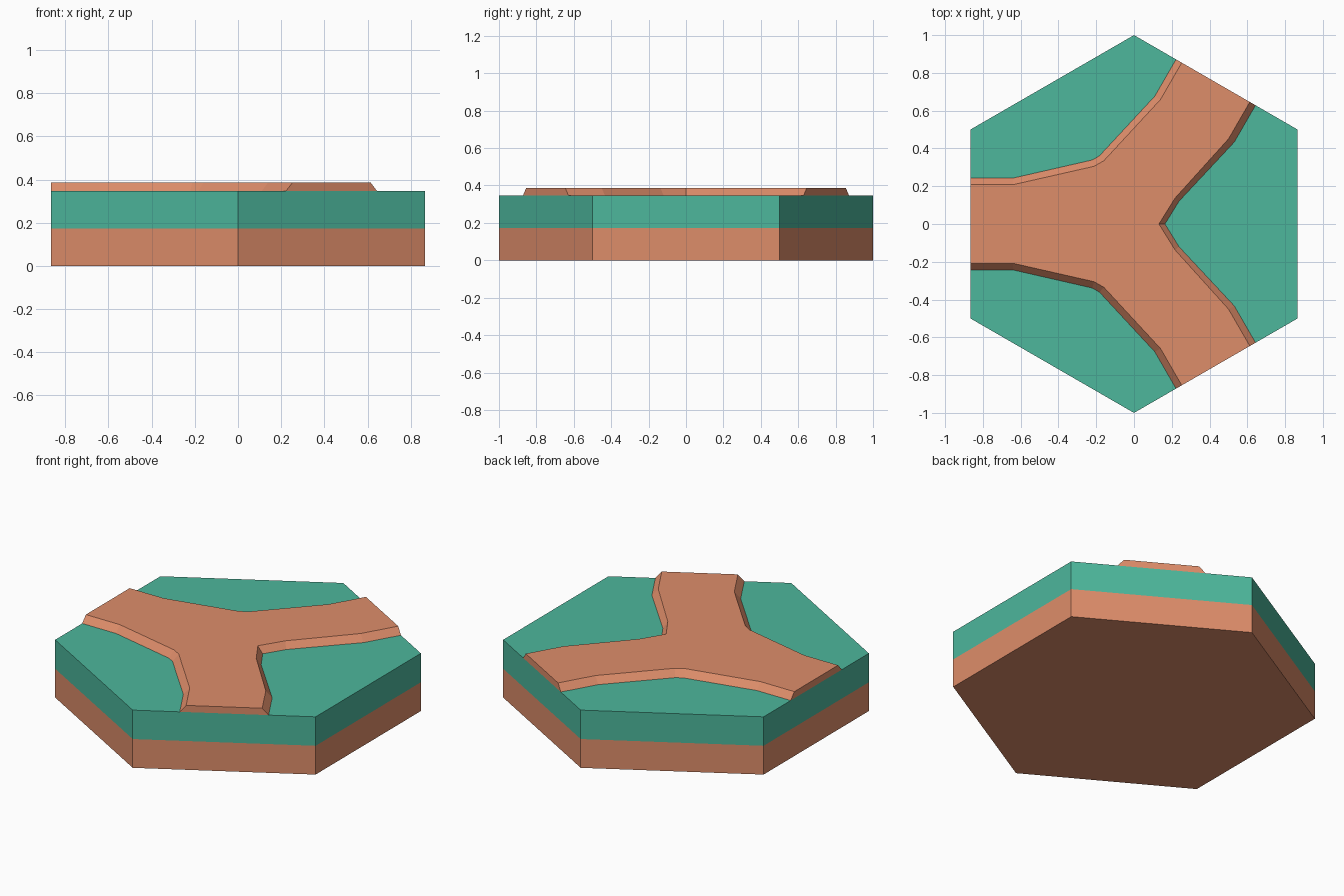
import bpy, bmesh, math

if "Cube" in bpy.data.objects:
    bpy.data.objects.remove(bpy.data.objects["Cube"])

Z_SPLIT, Z_GRASS, Z_ROAD = 0.173, 0.347, 0.387
APOTHEM = math.sqrt(3) / 2


def material(name, rgb):
    m = bpy.data.materials.new(name)
    lin = [((c / 255 + 0.055) / 1.055) ** 2.4 for c in rgb]
    m.diffuse_color = (*lin, 1)
    m.use_nodes = True
    m.node_tree.nodes["Principled BSDF"].inputs["Base Color"].default_value = m.diffuse_color
    return m


DIRT = material("dirt", (222, 141, 106))
GRASS = material("grass", (77, 183, 156))


def make_object(name, bm, mats):
    me = bpy.data.meshes.new(name)
    bm.normal_update()
    bm.to_mesh(me)
    bm.free()
    for m in mats:
        me.materials.append(m)
    ob = bpy.data.objects.new(name, me)
    bpy.context.collection.objects.link(ob)
    return ob


def ring(bm, pts, z):
    return [bm.verts.new((x, y, z)) for x, y in pts]


def bridge(bm, low, high, mat=0):
    n = len(low)
    for i in range(n):
        j = (i + 1) % n
        bm.faces.new((low[i], low[j], high[j], high[i])).material_index = mat


def rotate(pts, deg):
    c, s = math.cos(math.radians(deg)), math.sin(math.radians(deg))
    return [(x * c - y * s, x * s + y * c) for x, y in pts]


def notch(width, corner, deg):
    """Road border between two arms: mirrored about the notch axis."""
    upper = [(d * 0.5 + width * APOTHEM, d * APOTHEM - width * 0.5)
             for d in (0.641, APOTHEM)]
    half = [p for p in corner if p[1] > 0] + upper
    mid = [p for p in corner if p[1] == 0]
    return rotate([(x, -y) for x, y in reversed(half)] + mid + half, deg)


# Road borders: sharp bend on the right, short flat corner on the two left sides
sharp_base, sharp_top = [(0.164, 0), (0.238, 0.120)], [(0.132, 0), (0.217, 0.137)]
blunt_base, blunt_top = [(0.404, 0.022)], [(0.370, 0.030)]
ANGLES = (0, 120, 240)
base = [notch(0.243, blunt_base if a else sharp_base, a) for a in ANGLES]
top = [notch(0.208, blunt_top if a else sharp_top, a) for a in ANGLES]

# Hexagonal body: dirt below, grass band above
hexagon = [(math.cos(math.radians(30 + 60 * i)), math.sin(math.radians(30 + 60 * i)))
           for i in range(6)]
bm = bmesh.new()
r0, r1, r2 = (ring(bm, hexagon, z) for z in (0, Z_SPLIT, Z_GRASS))
bm.faces.new(r0[::-1])
bridge(bm, r0, r1, 0)
bridge(bm, r1, r2, 1)
make_object("hex_body", bm, [DIRT, GRASS])

# Grass patches filling the space between the arms
bm = bmesh.new()
for a, line in zip(ANGLES, base):
    corners = rotate([(APOTHEM, 0.5), (APOTHEM, -0.5)], a)
    bm.faces.new(ring(bm, (line + corners)[::-1], Z_GRASS)).normal_update()
for f in bm.faces:
    f.normal_update()
    if f.normal.z < 0:
        f.normal_flip()
make_object("grass_patches", bm, [GRASS])

# Raised three-way road with sloped banks
bm = bmesh.new()
low = ring(bm, sum(base, []), Z_GRASS)
high = ring(bm, sum(top, []), Z_ROAD)
bridge(bm, low, high)
bm.faces.new(high)
make_object("road", bm, [DIRT])
